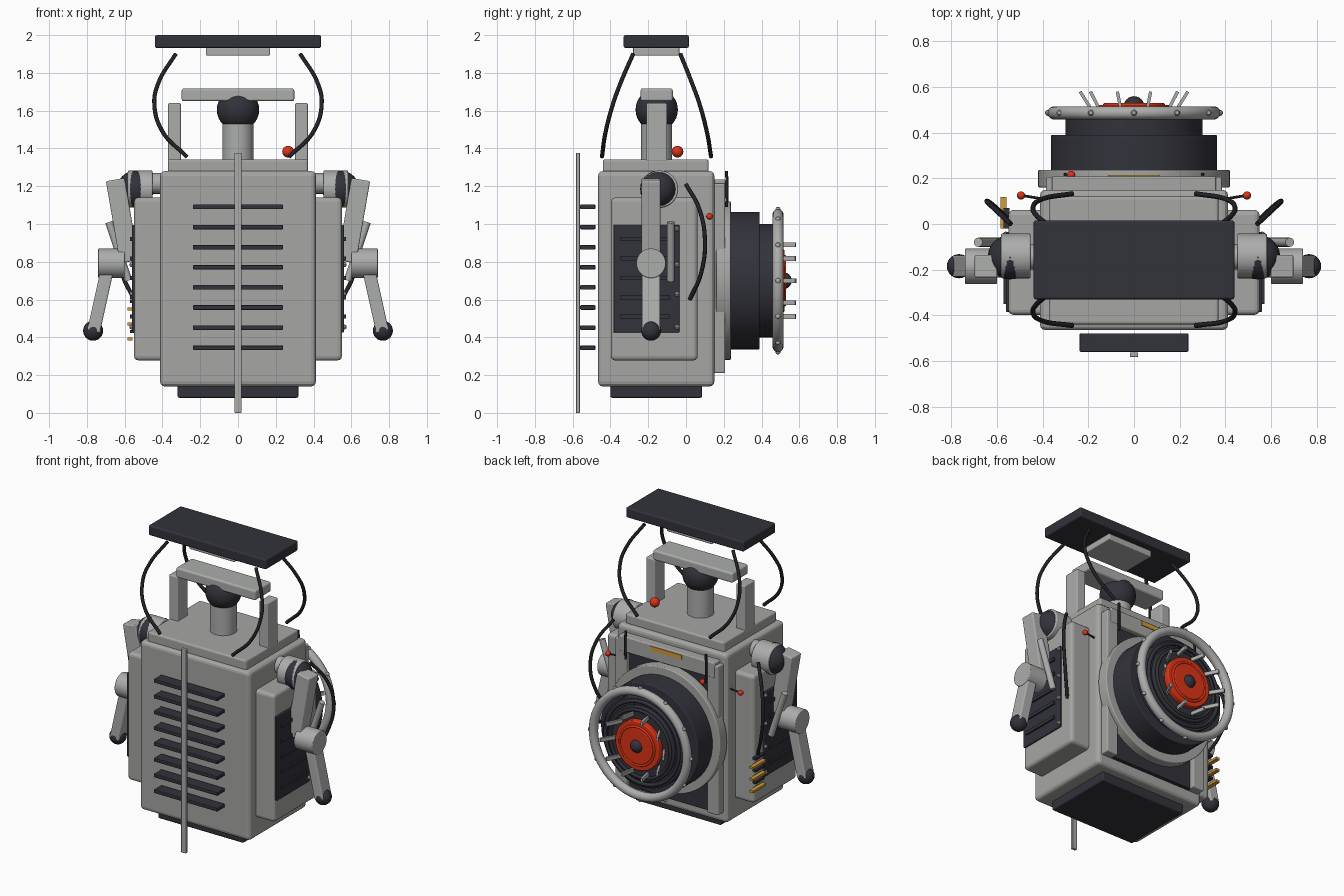
import bpy, math
from mathutils import Vector

if "Cube" in bpy.data.objects:
    bpy.data.objects.remove(bpy.data.objects["Cube"])


def material(name, rgb):
    m = bpy.data.materials.new(name)
    m.diffuse_color = (*rgb, 1)
    m.use_nodes = True
    m.node_tree.nodes["Principled BSDF"].inputs["Base Color"].default_value = m.diffuse_color
    return m


GREY = material("warm grey", (0.38, 0.38, 0.37))
LIGHT = material("light grey", (0.41, 0.42, 0.41))
DARK = material("dark slate", (0.032, 0.032, 0.044))
BLACK = material("cable black", (0.016, 0.016, 0.02))
RED = material("signal red", (0.72, 0.035, 0.008))
AMBER = material("amber", (0.65, 0.33, 0.04))


def finish(name, mat, bevel=0.0, smooth=True):
    o = bpy.context.object
    o.name = name
    o.data.materials.append(mat)
    bpy.ops.object.transform_apply(location=False, rotation=False, scale=True)
    if smooth:
        bpy.ops.object.shade_smooth_by_angle(angle=math.radians(35))
    if bevel:
        b = o.modifiers.new("bevel", "BEVEL")
        b.width, b.segments = bevel, 3
        b.limit_method = "ANGLE"
    return o


def box(name, x, y, z, mat, bevel=0.0):
    """Box from its (min, max) range on each axis."""
    r = (sorted(x), sorted(y), sorted(z))
    bpy.ops.mesh.primitive_cube_add(size=1, location=[(a + b) / 2 for a, b in r])
    bpy.context.object.scale = [b - a for a, b in r]
    return finish(name, mat, bevel, False)


def beam(name, a, b, w, d, mat, bevel=0.0):
    """Rectangular bar between two points in a plane of constant y or general."""
    a, b = Vector(a), Vector(b)
    v = b - a
    bpy.ops.mesh.primitive_cube_add(size=1, location=(a + b) / 2)
    o = bpy.context.object
    o.rotation_euler = (0, math.atan2(v.x, v.z), 0) if abs(v.y) < 1e-6 else v.to_track_quat("Z", "Y").to_euler()
    o.scale = (w, d, v.length)
    return finish(name, mat, bevel, False)


def rod(name, a, b, r, mat, bevel=0.0, n=40):
    a, b = Vector(a), Vector(b)
    bpy.ops.mesh.primitive_cylinder_add(vertices=n, radius=r, depth=(b - a).length, location=(a + b) / 2)
    bpy.context.object.rotation_euler = (b - a).to_track_quat("Z", "Y").to_euler()
    return finish(name, mat, bevel)


def ball(name, p, r, mat, n=24):
    bpy.ops.mesh.primitive_uv_sphere_add(segments=n, ring_count=n // 2, radius=r, location=p)
    return finish(name, mat)


def ring(name, y, z, major, minor, mat):
    bpy.ops.mesh.primitive_torus_add(location=(0, y, z), rotation=(math.pi / 2, 0, 0), major_radius=major,
                                     minor_radius=minor, major_segments=64, minor_segments=14)
    return finish(name, mat)


def cable(name, pts, r=0.011):
    c = bpy.data.curves.new(name, "CURVE")
    c.dimensions, c.bevel_depth, c.bevel_resolution = "3D", r, 2
    c.use_fill_caps = True
    s = c.splines.new("BEZIER")
    s.bezier_points.add(len(pts) - 1)
    for bp, p in zip(s.bezier_points, pts):
        bp.co = p
        bp.handle_left_type = bp.handle_right_type = "AUTO"
    c.materials.append(BLACK)
    bpy.context.collection.objects.link(bpy.data.objects.new(name, c))


# main housing
box("body", (-0.412, 0.412), (-0.465, 0.15), (0.14, 1.28), GREY, 0.025)
box("base", (-0.32, 0.32), (-0.40, 0.085), (0.08, 0.15), DARK, 0.01)
box("top_plate", (-0.37, 0.37), (-0.44, 0.12), (1.27, 1.342), GREY, 0.012)

# front slats and vertical rod
for i in range(8):
    z = 0.345 + i * 0.1065
    box("front_slat", (-0.238, 0.238), (-0.56, -0.48), (z - 0.012, z + 0.012), DARK, 0.004)
box("front_rod", (-0.018, 0.018), (-0.583, -0.562), (0, 1.377), LIGHT, 0.004)

# neck, handle and overhead panel
rod("neck", (0, -0.155, 1.33), (0, -0.155, 1.56), 0.082, LIGHT)
ball("neck_joint", (0, -0.155, 1.605), 0.112, DARK, 32)
box("handle_bar", (-0.298, 0.298), (-0.24, -0.07), (1.65, 1.718), LIGHT, 0.012)
box("overhead_panel", (-0.44, 0.44), (-0.33, 0.015), (1.932, 2.0), DARK, 0.01)
box("panel_mount", (-0.17, 0.17), (-0.28, -0.035), (1.892, 1.935), LIGHT, 0.006)
ball("top_beacon", (0.265, -0.045, 1.383), 0.031, RED)

for s in (-1, 1):
    box("handle_post", (s * 0.302, s * 0.37), (-0.21, -0.1), (1.33, 1.64), LIGHT, 0.008)
    # overhead cables
    for ys in ((-0.28, -0.345, -0.385, -0.425, -0.445), (-0.03, 0.03, 0.07, 0.11, 0.133)):
        xz = ((0.33, 1.9), (0.42, 1.75), (0.443, 1.64), (0.40, 1.49), (0.27, 1.355))
        cable("overhead_cable", [(s * x, y, z) for (x, z), y in zip(xz, ys)])

    # side pod with vent
    box("side_pod", (s * 0.39, s * 0.55), (-0.398, 0.062), (0.278, 1.14), GREY, 0.022)
    box("side_vent", (s * 0.54, s * 0.561), (-0.385, -0.035), (0.425, 0.995), DARK, 0.005)
    for i in range(5):
        z = 0.51 + i * 0.1025
        box("side_slat", (s * 0.555, s * 0.572), (-0.35, -0.085), (z - 0.011, z + 0.011), DARK)
    for z in (0.455, 0.63, 0.785, 0.975):
        ball("vent_bolt", (s * 0.562, -0.047, z), 0.014, LIGHT, 8)

    # arm
    rod("shoulder_stub", (s * 0.4, -0.145, 1.215), (s * 0.47, -0.145, 1.215), 0.055, LIGHT)
    rod("shoulder", (s * 0.453, -0.14, 1.185), (s * 0.582, -0.14, 1.185), 0.098, LIGHT, 0.006)
    ball("shoulder_joint", (s * 0.543, -0.145, 1.185), 0.098, DARK)
    beam("upper_arm", (s * 0.65, -0.185, 1.235), (s * 0.575, -0.185, 0.8), 0.1, 0.1, LIGHT, 0.008)
    rod("elbow", (s * 0.6, -0.185, 0.792), (s * 0.74, -0.185, 0.792), 0.078, LIGHT, 0.005)
    beam("forearm", (s * 0.685, -0.185, 0.79), (s * 0.765, -0.185, 0.43), 0.068, 0.096, LIGHT, 0.008)
    ball("hand", (s * 0.767, -0.185, 0.435), 0.053, DARK)
    rod("arm_piston", (s * 0.683, -0.08, 1.01), (s * 0.58, -0.08, 0.70), 0.02, LIGHT, n=16)

    # side cable and lamp
    cable("side_cable", [(s * 0.54, 0.0, 1.21), (s * 0.615, 0.07, 1.08), (s * 0.645, 0.1, 0.92),
                         (s * 0.615, 0.08, 0.74), (s * 0.55, 0.02, 0.6)])
    rod("lamp_stem", (s * 0.4, 0.11, 1.04), (s * 0.49, 0.125, 1.04), 0.006, DARK, n=8)
    ball("side_lamp", (s * 0.495, 0.125, 1.04), 0.018, RED, 16)

    # back frame rails and short cables
    box("back_rail", (s * 0.30, s * 0.385), (0.14, 0.207), (0.21, 1.215), GREY, 0.008)
    cable("back_cable", [(s * 0.30, 0.215, 1.28), (s * 0.302, 0.217, 1.18), (s * 0.30, 0.215, 1.09)], 0.008)

# back panel
box("back_panel", (-0.31, 0.31), (0.14, 0.175), (0.21, 1.17), DARK)
box("back_top_bar", (-0.36, 0.36), (0.14, 0.209), (1.13, 1.235), GREY, 0.008)
box("amber_strip", (-0.115, 0.115), (0.207, 0.214), (1.195, 1.225), AMBER)
ball("back_lamp", (-0.275, 0.215, 1.09), 0.018, RED, 16)

# amber fins on one side
for i in range(3):
    z = 0.39 + i * 0.08
    box("amber_fin", (-0.585, -0.558), (-0.02, 0.118), (z - 0.008, z + 0.008), AMBER)
    box("dark_fin", (-0.572, -0.545), (-0.02, 0.07), (z + 0.032, z + 0.048), DARK)

# drum at the back
ZC = 0.70
for name, y0, y1, r, mat in (
        ("drum_flange", 0.16, 0.237, 0.42, GREY), ("drum_outer", 0.23, 0.39, 0.364, DARK),
        ("drum_inner", 0.38, 0.465, 0.30, DARK), ("drum_face", 0.46, 0.485, 0.25, DARK),
        ("red_plate", 0.48, 0.522, 0.165, RED), ("red_core", 0.52, 0.53, 0.12, RED)):
    rod(name, (0, y0, ZC), (0, y1, ZC), r, mat, 0.006, 64)
ring("outer_ring", 0.487, ZC, 0.35, 0.029, LIGHT)
ring("face_ring", 0.468, ZC, 0.275, 0.012, DARK)
ring("face_ring", 0.488, ZC, 0.225, 0.01, DARK)
ring("red_groove", 0.522, ZC, 0.128, 0.008, RED)
ball("hub", (0, 0.515, ZC), 0.045, DARK)
for i in range(12):
    a = i * math.tau / 12
    ball("ring_stud", (0.377 * math.cos(a), 0.487, ZC + 0.377 * math.sin(a)), 0.014, LIGHT, 10)
for i in range(10):
    a = i * math.tau / 10
    x, z = 0.2 * math.cos(a), ZC + 0.2 * math.sin(a)
    beam("vane", (x * 0.85, 0.475, z), (x * 1.18, 0.58, z), 0.014, 0.025, LIGHT)
